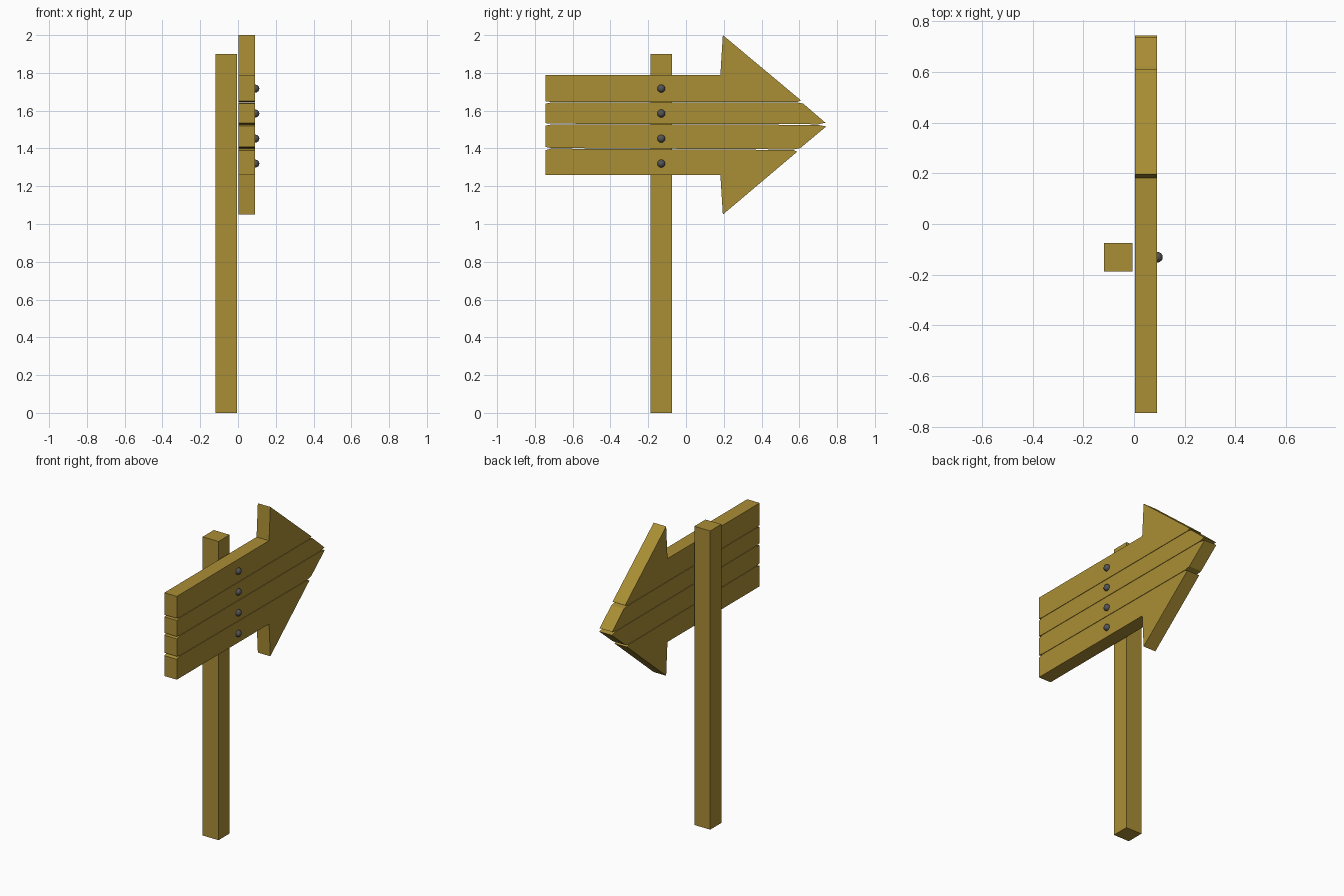
import bpy, bmesh

if "Cube" in bpy.data.objects:
    bpy.data.objects.remove(bpy.data.objects["Cube"])


def material(name, color):
    m = bpy.data.materials.new(name)
    m.diffuse_color = (*color, 1)
    m.use_nodes = True
    m.node_tree.nodes["Principled BSDF"].inputs["Base Color"].default_value = m.diffuse_color
    return m


wood = material("wood", (0.40, 0.27, 0.035))
metal = material("dark_metal", (0.09, 0.09, 0.09))


def extrude_x(name, outline, x0, x1, mat):
    """Extrude a (y, z) outline from x0 to x1."""
    bm = bmesh.new()
    face = bm.faces.new([bm.verts.new((x0, y, z)) for y, z in outline])
    ext = bmesh.ops.extrude_face_region(bm, geom=[face])
    verts = [v for v in ext["geom"] if isinstance(v, bmesh.types.BMVert)]
    bmesh.ops.translate(bm, verts=verts, vec=(x1 - x0, 0, 0))
    bmesh.ops.recalc_face_normals(bm, faces=bm.faces)
    me = bpy.data.meshes.new(name)
    bm.to_mesh(me)
    bm.free()
    me.materials.append(mat)
    ob = bpy.data.objects.new(name, me)
    bpy.context.collection.objects.link(ob)
    return ob


# Square post
extrude_x("post", [(-0.187, 0), (-0.075, 0), (-0.075, 1.9), (-0.187, 1.9)],
          -0.118, -0.006, wood)

# Four planks forming the arrow, with chipped corners at the seams
planks = {
    "plank_top": [(-0.745, 1.79), (-0.745, 1.65), (-0.715, 1.646), (0.59, 1.646),
                  (0.608, 1.655), (0.195, 2.0), (0.182, 1.79)],
    "plank_upper_middle": [(-0.745, 1.637), (-0.745, 1.534), (-0.71, 1.531),
                           (0.70, 1.528), (0.738, 1.536), (0.62, 1.638),
                           (0.59, 1.643), (-0.715, 1.643)],
    "plank_lower_middle": [(-0.745, 1.52), (-0.745, 1.408), (-0.715, 1.402),
                           (0.57, 1.395), (0.605, 1.402), (0.742, 1.516),
                           (0.70, 1.525), (-0.71, 1.528)],
    "plank_bottom": [(-0.745, 1.39), (-0.745, 1.26), (0.182, 1.26), (0.195, 1.05),
                     (0.588, 1.382), (0.57, 1.392), (-0.715, 1.399)],
}
for name, outline in planks.items():
    extrude_x(name, outline, 0.003, 0.091, wood)

# Round nail heads, one per plank
for i, z in enumerate((1.717, 1.585, 1.452, 1.32)):
    bpy.ops.mesh.primitive_uv_sphere_add(segments=16, ring_count=8, radius=0.021,
                                         location=(0.092, -0.131, z))
    nail = bpy.context.object
    nail.name = f"nail_{i + 1}"
    nail.data.materials.append(metal)
    bpy.ops.object.shade_smooth_by_angle()
